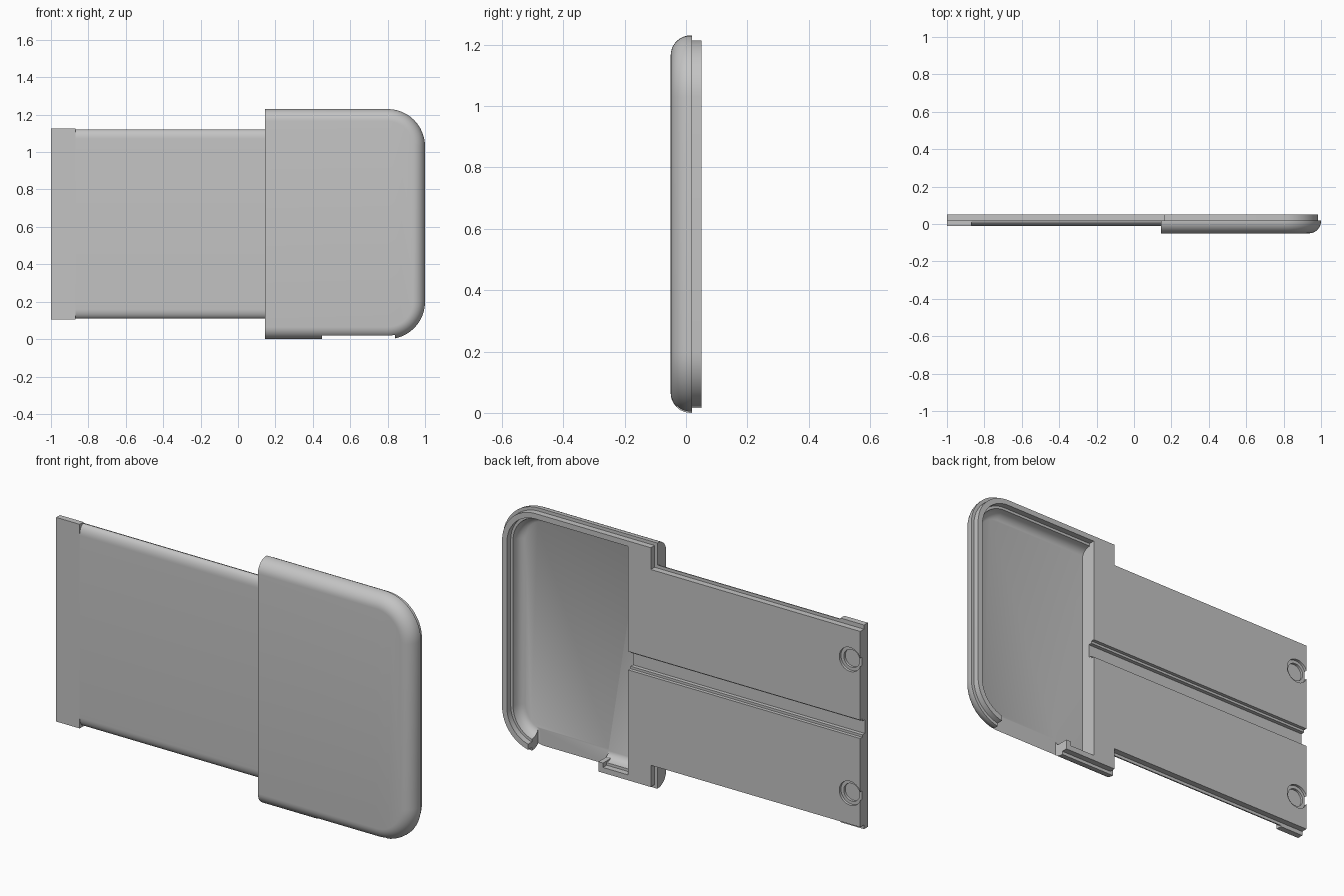
import bpy, bmesh, math

cube = bpy.data.objects.get("Cube")
if cube:
    bpy.data.objects.remove(cube, do_unlink=True)

grey = bpy.data.materials.new("plain grey")
grey.use_nodes = True
colour = (0.55, 0.55, 0.55, 1)
grey.diffuse_color = colour
grey.node_tree.nodes["Principled BSDF"].inputs["Base Color"].default_value = colour

HEIGHT = 1.23
MID = HEIGHT / 2


def loft(name, sections):
    """Solid through a stack of (y, [(x, z), ...]) outlines, capped at both ends."""
    bm = bmesh.new()
    rings = [[bm.verts.new((x, y, z)) for x, z in pts] for y, pts in sections]
    n = len(rings[0])
    for a, b in zip(rings, rings[1:]):
        for i in range(n):
            j = (i + 1) % n
            bm.faces.new((a[i], a[j], b[j], b[i]))
    bm.faces.new(rings[0])
    bm.faces.new(rings[-1])
    bmesh.ops.recalc_face_normals(bm, faces=bm.faces)
    mesh = bpy.data.meshes.new(name)
    bm.to_mesh(mesh)
    bm.free()
    mesh.materials.append(grey)
    obj = bpy.data.objects.new(name, mesh)
    bpy.context.collection.objects.link(obj)
    return obj


def rect(x0, x1, z0, z1):
    return [(x0, z0), (x1, z0), (x1, z1), (x0, z1)]


def box(name, x0, x1, y0, y1, z0, z1):
    return loft(name, [(y0, rect(x0, x1, z0, z1)), (y1, rect(x0, x1, z0, z1))])


def disc(name, x, z, r, y0, y1):
    pts = [(x + r * math.cos(t * math.tau / 40), z + r * math.sin(t * math.tau / 40))
           for t in range(40)]
    return loft(name, [(y0, pts), (y1, pts)])


def head_outline(x0, inset, steps=12):
    """Straight on the handle side, two rounded corners on the far side."""
    r = 0.2 - inset
    cx = 1 - inset - r
    pts = [(x0, inset)]
    for cz, start in ((inset + r, -90), (HEIGHT - inset - r, 0)):
        for i in range(steps + 1):
            t = math.radians(start + 90 * i / steps)
            pts.append((cx + r * math.cos(t), cz + r * math.sin(t)))
    return pts + [(x0, HEIGHT - inset)]


def cut(obj, cutters):
    """Subtract the cutters and keep the finished mesh."""
    for c in cutters:
        mod = obj.modifiers.new("cut", 'BOOLEAN')
        mod.operation = 'DIFFERENCE'
        mod.solver = 'EXACT'
        mod.object = c
    bpy.context.view_layer.update()
    graph = bpy.context.evaluated_depsgraph_get()
    mesh = bpy.data.meshes.new_from_object(obj.evaluated_get(graph))
    obj.modifiers.clear()
    obj.data = mesh


arc = [math.radians(90 * i / 9) for i in range(10)]

# Head: rounded front shell and the inset lip behind it
head = loft("head_shell",
            [(0.015 - 0.065 * math.cos(t), head_outline(0.145, 0.065 * (1 - math.sin(t))))
             for t in arc] + [(0.02, head_outline(0.145, 0))])
head_lip = loft("head_lip", [(y, head_outline(0.16, 0.016)) for y in (0.02, 0.05)])

# Handle: body with softened front edges, inset lip and square end tab
handle = loft("handle_body",
              [(0.02 - 0.03 * math.cos(t),
                rect(-0.87, 0.145, 0.11 + 0.05 * (1 - math.sin(t)),
                     HEIGHT - 0.11 - 0.05 * (1 - math.sin(t)))) for t in arc])
handle_lip = box("handle_lip", -1, 0.16, 0.02, 0.05, 0.125, HEIGHT - 0.125)
tab = box("end_tab", -1, -0.87, -0.01, 0.02, 0.104, HEIGHT - 0.104)

# Cutters: stepped cavity, opening in the lower wall, groove and sockets
cavity = loft("cavity_cutter",
              [(y, head_outline(0.285, inset)) for y, inset in
               ((-0.03, 0.09), (-0.022, 0.073), (-0.005, 0.06), (0.02, 0.056),
                (0.0202, 0.043), (0.1, 0.043))])
opening = box("opening_cutter", 0.45, 0.84, -0.03, 0.1, -0.1, 0.1)
groove = [box("groove_cutter", -1.1, 0.3, y, 0.1, MID - w, MID + w)
          for y, w in ((0.033, 0.046), (0.014, 0.034))]
sockets = [disc("socket_cutter", -0.944, MID + s * 0.335, r, y, 0.1)
           for s in (-1, 1) for r, y in ((0.06, 0.037), (0.044, 0.025))]

cut(head, [cavity, opening] + groove)
cut(head_lip, [cavity, opening] + groove)
cut(handle, groove)
cut(handle_lip, groove + sockets)
cut(tab, groove)
for c in [cavity, opening] + groove + sockets:
    bpy.data.objects.remove(c, do_unlink=True)

# Small stop beside the opening
stop = box("opening_stop", 0.425, 0.45, -0.03, 0.05, 0.03, 0.065)

# Smooth the rounded edges only
bpy.ops.object.select_all(action='DESELECT')
for obj in (head, head_lip, handle, handle_lip, tab, stop):
    obj.select_set(True)
bpy.context.view_layer.objects.active = head
bpy.ops.object.shade_smooth_by_angle(angle=math.radians(30))
